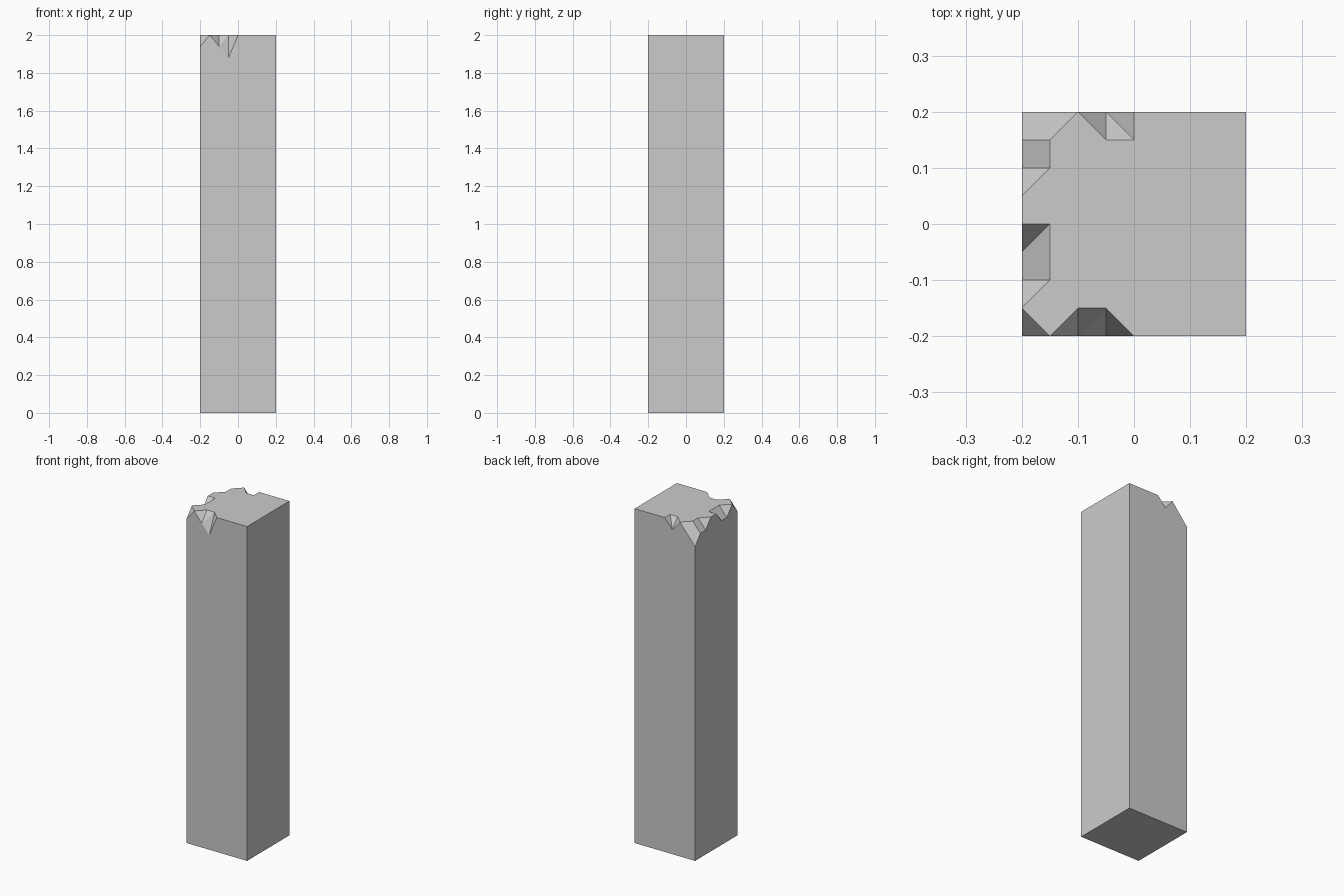
import bpy, bmesh
from math import radians

if "Cube" in bpy.data.objects:
    bpy.data.objects.remove(bpy.data.objects["Cube"])

S, H, C = 0.2, 2.0, 0.05   # half width, height, chip grid cell

# chipped rim points in grid cells from the centre -> depth
chips = {(-4, -4): .06, (-2, -4): .06, (-1, -4): .12,           # front rim
         (-4, -2): .06, (-4, -1): .06, (-4, 2): .06, (-4, 3): .06,  # left rim
         (-4, 4): .12, (-3, 4): .06, (-1, 4): .06}              # back rim
# cells whose crease runs inward from a chipped point
inward = [{(-2, -4), (-1, -3)}, {(-4, -1), (-3, 0)}, {(-1, 4), (0, 3)}]

bm = bmesh.new()
bmesh.ops.create_grid(bm, x_segments=8, y_segments=8, size=S)


def key(v):
    return (round(v.co.x / C), round(v.co.y / C))


# crease the cells around each chip
for f in list(bm.faces):
    vs = list(f.verts)
    diagonals = [(vs[0], vs[2]), (vs[1], vs[3])]
    low = [v for v in vs if key(v) in chips]
    pick = [d for d in diagonals if {key(d[0]), key(d[1])} in inward]
    if not pick and len(low) == 1:
        pick = [d for d in diagonals if low[0] not in d]
    if pick:
        bmesh.utils.face_split(f, *pick[0])

# lower the chipped points
for v in bm.verts:
    v.co.z = H - chips.get(key(v), 0)

# shaft sides and base
rim = [e for e in bm.edges if e.is_boundary]
ext = bmesh.ops.extrude_edge_only(bm, edges=rim)["geom"]
for v in ext:
    if isinstance(v, bmesh.types.BMVert):
        v.co.z = 0
bmesh.ops.holes_fill(bm, edges=[e for e in bm.edges if e.is_boundary], sides=0)

# merge flat areas
bmesh.ops.recalc_face_normals(bm, faces=bm.faces)
bmesh.ops.dissolve_limit(bm, angle_limit=radians(0.5), verts=bm.verts, edges=bm.edges)

mesh = bpy.data.meshes.new("chipped_pillar")
bm.to_mesh(mesh)
bm.free()
bpy.context.collection.objects.link(bpy.data.objects.new("chipped_pillar", mesh))
